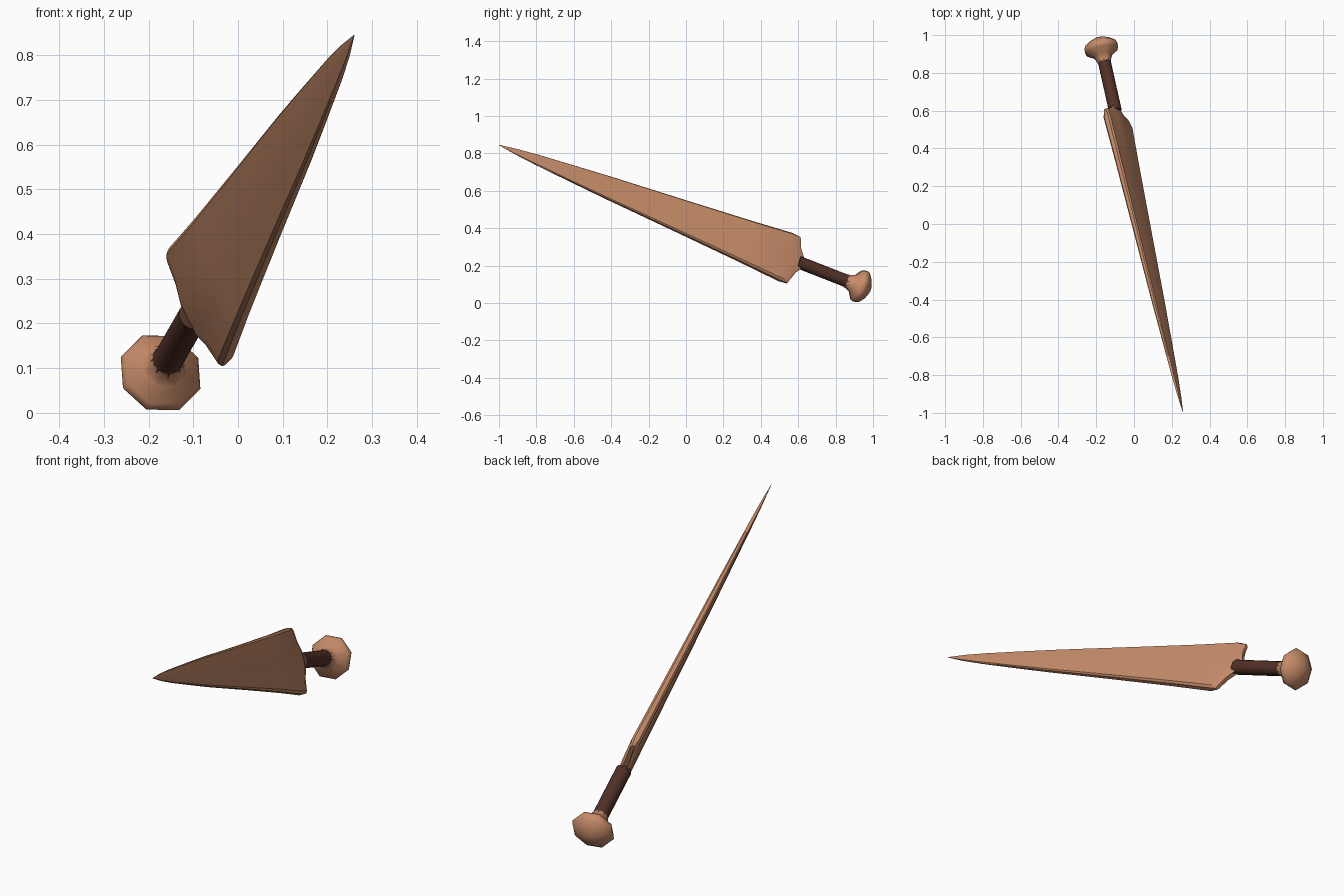
import bpy, bmesh, math
from mathutils import Vector, Matrix

if "Cube" in bpy.data.objects:
    bpy.data.objects.remove(bpy.data.objects["Cube"])

# Weapon frame: origin at the tip, u runs to the pommel, w across the blade, n through it
tip = Vector((0.26, -1.0, 0.845))
u = Vector((-0.433, 1.93, -0.755)).normalized()
w = Vector((-0.434, 0.243, 0.868))
w = (w - u * w.dot(u)).normalized()
n = u.cross(w)
frame = Matrix.Translation(tip) @ Matrix((w, n, u)).transposed().to_4x4()


def material(name, rgb):
    m = bpy.data.materials.new(name)
    m.diffuse_color = (*rgb, 1)
    m.use_nodes = True
    m.node_tree.nodes["Principled BSDF"].inputs["Base Color"].default_value = m.diffuse_color
    return m


copper = material("copper", (0.57, 0.262, 0.142))
leather = material("dark leather", (0.085, 0.031, 0.021))


def loft(name, rings, mat, angle):
    """Skin a list of equal rings given in the weapon frame and cap both ends."""
    bm = bmesh.new()
    loops = [[bm.verts.new(frame @ Vector(p)) for p in r] for r in rings]
    for a, b in zip(loops, loops[1:]):
        for i in range(len(a)):
            j = (i + 1) % len(a)
            bm.faces.new((a[i], a[j], b[j], b[i]))
    bm.faces.new(loops[0][::-1])
    bm.faces.new(loops[-1])
    bmesh.ops.remove_doubles(bm, verts=bm.verts, dist=0.0004)
    bmesh.ops.recalc_face_normals(bm, faces=bm.faces)
    me = bpy.data.meshes.new(name)
    bm.to_mesh(me)
    bm.free()
    me.materials.append(mat)
    ob = bpy.data.objects.new(name, me)
    bpy.context.collection.objects.link(ob)
    bpy.ops.object.select_all(action='DESELECT')
    ob.select_set(True)
    bpy.context.view_layer.objects.active = ob
    bpy.ops.object.shade_smooth_by_angle(angle=math.radians(angle))
    return ob


def lathe(name, profile, sides, mat, angle):
    rings = [[(r * math.cos(2 * math.pi * i / sides),
               r * math.sin(2 * math.pi * i / sides), t)
              for i in range(sides)] for t, r in profile]
    return loft(name, rings, mat, angle)


# Blade cross-section: (fraction of half width, fraction of thickness, shoulder setback)
half = [(1, 0.45, 0.055), (0.93, 0.85, 0.05), (0.55, 0.93, 0.035), (0.25, 1, 0.006)]
side = half + [(0, 1, 0)] + [(-a, b, c) for a, b, c in reversed(half)]
section = side + [(a, -b, c) for a, b, c in reversed(side)]


def blade_ring(t, hw, ht, setback=0):
    return [(a * hw, b * ht, t - c * setback) for a, b, c in section]


# Blade: tapering stations from tip to shoulder, then a chamfered V-shaped end
stations = [(0, 0.0007, 0.0007), (0.1, 0.016, 0.005), (0.218, 0.029, 0.008),
            (0.436, 0.048, 0.011), (0.655, 0.066, 0.014), (1.09, 0.097, 0.018),
            (1.45, 0.124, 0.021)]
rings = [blade_ring(*s) for s in stations]
rings.append(blade_ring(1.735, 0.144, 0.024, 1))
rings.append(blade_ring(1.782, 0.142, 0.010, 1))
loft("blade", rings, copper, 28)

# Handle
lathe("handle", [(1.755, 0.034), (2.03, 0.034), (2.075, 0.043)], 16, leather, 40)

# Pommel: eight-sided flared knob with a domed end
lathe("pommel", [(2.035, 0.037), (2.05, 0.041), (2.075, 0.052), (2.1, 0.088),
                 (2.118, 0.096), (2.137, 0.088), (2.162, 0.055), (2.176, 0.02)],
      8, copper, 50)
